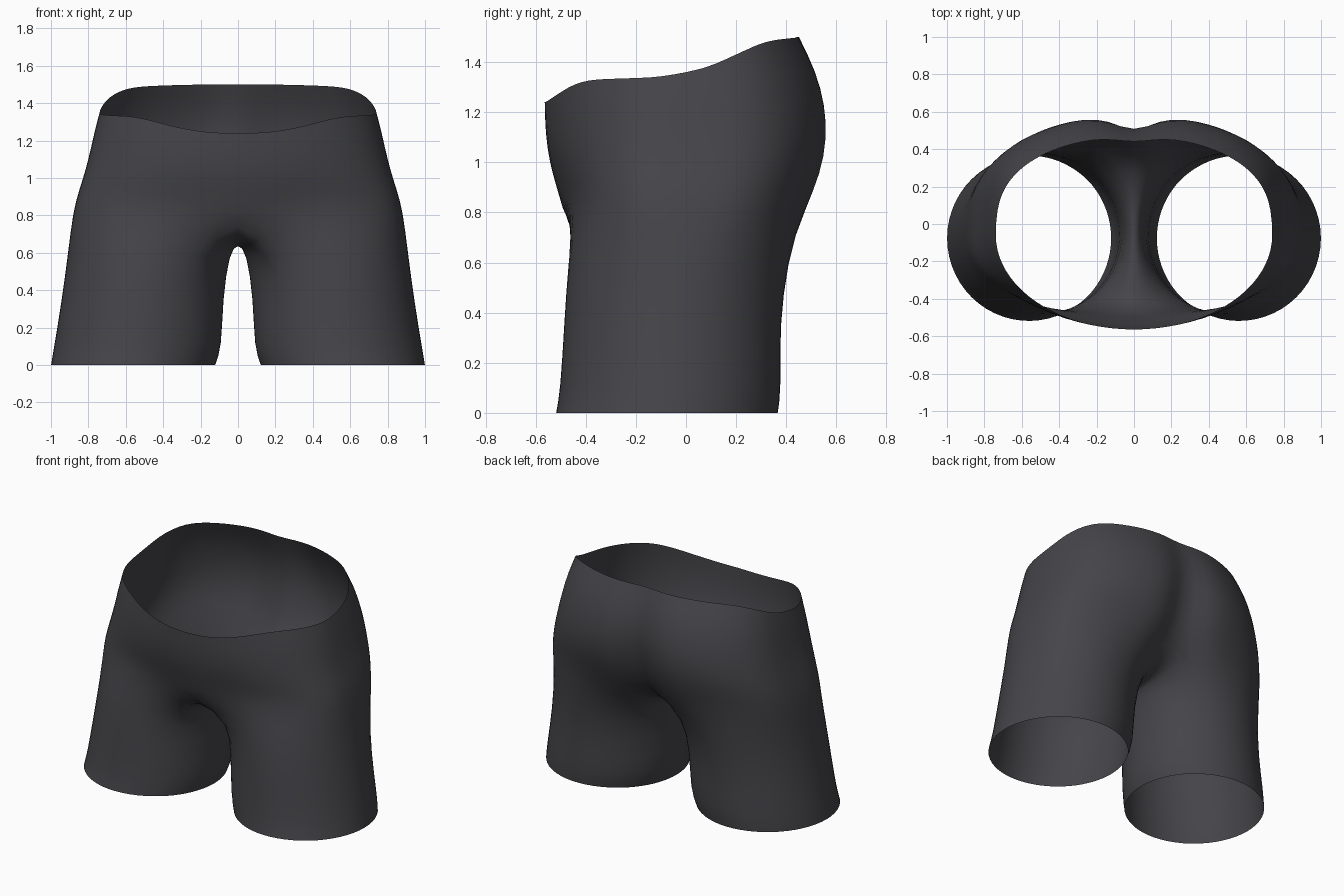
import bpy, bmesh
from math import sin, cos, radians, exp

cube = bpy.data.objects.get("Cube")
if cube:
    bpy.data.objects.remove(cube, do_unlink=True)

OUTER, INNER = 20, 10     # segments round the outside and along the crotch
SPLIT = 130               # leg angle at which the crotch begins
HIP_Z = 0.82
MID_Y = -.06


def interp(table, v):
    """Piecewise linear lookup in (key, value) pairs."""
    for (a, p), (b, q) in zip(table, table[1:]):
        if v <= b:
            return p + (q - p) * max(0, (v - a) / (b - a))
    return table[-1][1]


def power(v, p):
    return abs(v) ** p * (1 if v >= 0 else -1)


# Leg rings: z, inner x, outer x, front y, back y
LEGS = [(0, .12, 1.003, -.522, .37), (.09, .085, .988, -.505, .384),
        (.35, .08, .945, -.49, .376), (.6, .045, .912, -.474, .41)]
# Torso rings: half width, front y, back y, depth of the rear cleft
TORSO = [(.885, -.482, .5, .13), (.855, -.508, .56, .13), (.82, -.537, .588, .115),
         (.793, -.555, .58, .085), (.77, -.564, .542, .065), (.742, -.566, .47, .035)]
# Waist edge height along y, and crotch seam height along y
WAIST = [(-.56, 1.24), (-.47, 1.3), (-.4, 1.33), (-.1, 1.34), (.08, 1.375),
         (.22, 1.44), (.32, 1.485), (.46, 1.5)]
SEAM = [(-.47, .76), (-.4, .715), (-.28, .68), (-.1, .655), (0, .65),
        (.15, .67), (.27, .73), (.37, .82)]


def leg_ring(z, x0, x1, y0, y1):
    steps = [-SPLIT + 2 * SPLIT * i / OUTER for i in range(OUTER + 1)]
    steps += [SPLIT + (360 - 2 * SPLIT) * i / INNER for i in range(1, INNER)]
    return [((x0 + x1) / 2 + (x1 - x0) / 2 * cos(radians(d)),
             (y0 + y1) / 2 + (y1 - y0) / 2 * sin(radians(d)), z) for d in steps]


def torso_arc(level, width, front, back, cleft):
    s = level / (len(TORSO) - 1)
    points = []
    for i in range(OUTER + 1):
        a = radians(-90 + 180 * i / OUTER)
        x = width * power(cos(a), .9 + .1 * s) if 0 < i < OUTER else 0
        depth = (back - MID_Y) if a > 0 else (MID_Y - front)
        y = MID_Y + depth * power(sin(a), .6 + .12 * s if a > 0 else .8 + .2 * s)
        base_z, top_z = HIP_Z, interp(WAIST, y)
        if a > 0:
            y -= cleft * exp(-(x / .11) ** 2)
        else:
            base_z -= .06 * exp(-(x / .2) ** 2)
        points.append((x, y, base_z + (top_z - base_z) * s))
    return points


def bridge(bm, low, high, closed):
    n = len(low) if closed else len(high) - 1
    for i in range(n):
        j = (i + 1) % len(low)
        bm.faces.new((low[i], low[j], high[j], high[i]))


bm = bmesh.new()


def add(points):
    return [bm.verts.new(p) for p in points]


# Legs
rings = [add(leg_ring(*r)) for r in LEGS]
# Hip ring closed by the crotch seam on the centre line
hip = torso_arc(0, *TORSO[0])
y_back, y_front = hip[-1][1], hip[0][1]
for i in range(1, INNER):
    y = y_back + (y_front - y_back) * i / INNER
    hip.append((0, y, interp(SEAM, y)))
rings.append(add(hip))
for low, high in zip(rings, rings[1:]):
    bridge(bm, low, high, True)
# Torso up to the waist edge
prev = rings[-1]
for level in range(1, len(TORSO)):
    arc = add(torso_arc(level, *TORSO[level]))
    bridge(bm, prev, arc, False)
    prev = arc
bmesh.ops.recalc_face_normals(bm, faces=bm.faces)

mesh = bpy.data.meshes.new("shorts")
bm.to_mesh(mesh)
bm.free()
shorts = bpy.data.objects.new("shorts", mesh)
bpy.context.collection.objects.link(shorts)

# Other half and soft cloth surface
mirror = shorts.modifiers.new("Mirror", 'MIRROR')
mirror.use_clip = True
mirror.merge_threshold = .002
smooth = shorts.modifiers.new("Subdivision", 'SUBSURF')
smooth.levels = smooth.render_levels = 1

# Charcoal cloth
cloth = bpy.data.materials.new("charcoal_cloth")
cloth.use_nodes = True
color = (.060, .058, .066, 1)
cloth.diffuse_color = color
cloth.node_tree.nodes["Principled BSDF"].inputs["Base Color"].default_value = color
mesh.materials.append(cloth)
for poly in mesh.polygons:
    poly.use_smooth = True
